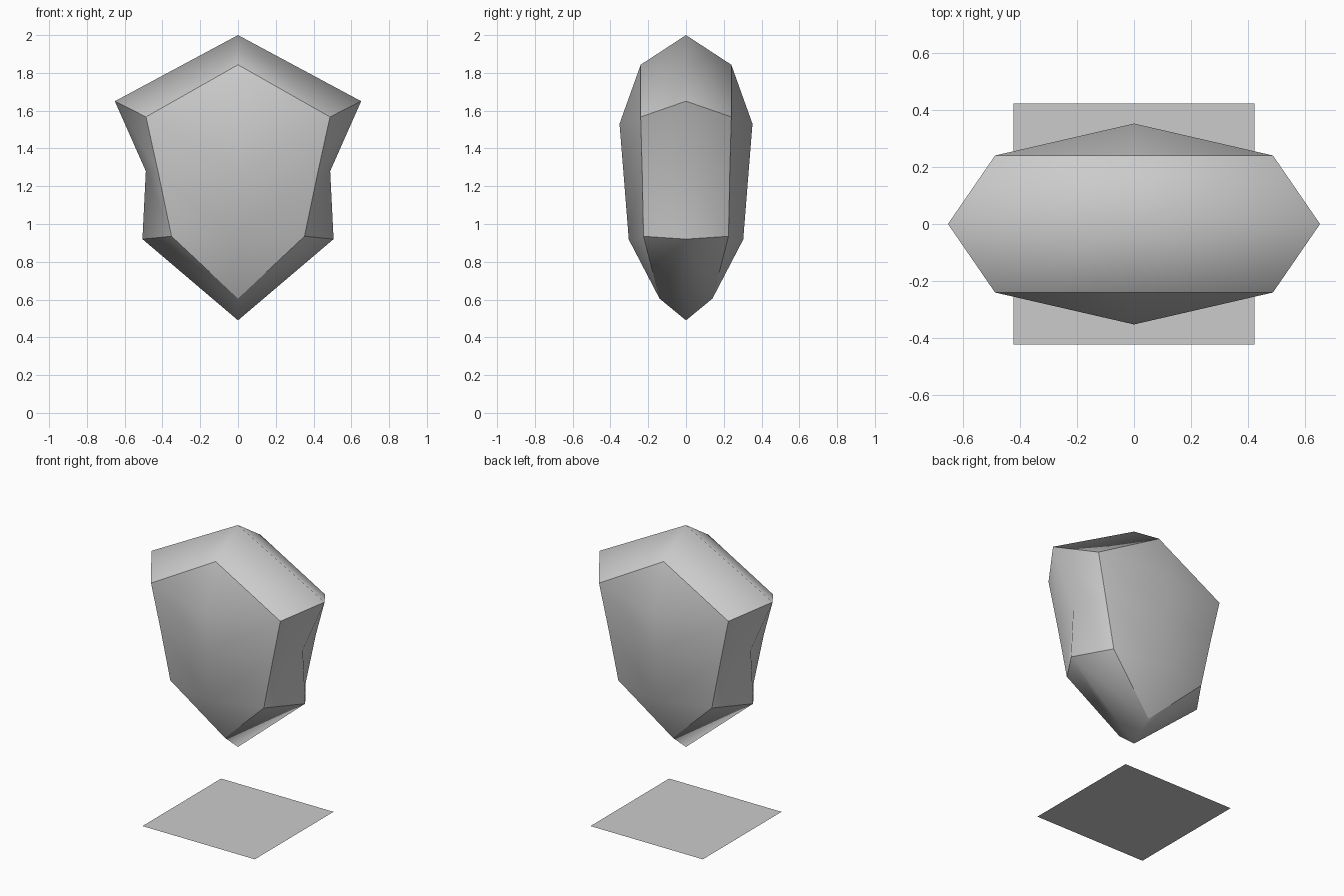
import bpy
import bmesh

cube = bpy.data.objects.get("Cube")
if cube:
    bpy.data.objects.remove(cube, do_unlink=True)

# One plain grey for the whole model
grey = bpy.data.materials.new("stone grey")
grey.use_nodes = True
colour = (0.6, 0.6, 0.6, 1)
grey.diffuse_color = colour
grey.node_tree.nodes["Principled BSDF"].inputs["Base Color"].default_value = colour


def make_object(name, bm):
    mesh = bpy.data.meshes.new(name)
    bm.to_mesh(mesh)
    bm.free()
    mesh.materials.append(grey)
    obj = bpy.data.objects.new(name, mesh)
    bpy.context.collection.objects.link(obj)
    return obj


# Front left quarter of the crystal, in rows from top to bottom:
# ridge (y = 0), rim of the front facet, centre line of the front facet
rows = {
    "top": [(0, 0, 2), (0, -0.24, 1.843)],
    "shoulder": [(0.652, 0, 1.65), (0.487, -0.24, 1.567), (0, -0.352, 1.53)],
    "waist": [(0.488, 0, 1.28), (0.424, -0.232, 1.28), (0, -0.331, 1.27)],
    "hip": [(0.506, 0, 0.92), (0.352, -0.225, 0.935), (0, -0.303, 0.918)],
    "tip": [(0, 0, 0.49), (0, -0.14, 0.605)],
}
bm = bmesh.new()
v = {name: [bm.verts.new(p) for p in pts] for name, pts in rows.items()}
names = list(rows)

for upper, lower in zip(names, names[1:]):
    a, b = v[upper], v[lower]
    # Bevel between ridge and rim
    bm.faces.new((a[0], a[1], b[1], b[0]))
    # Front facet between rim and centre line
    if upper == "top":
        bm.faces.new((a[1], b[2], b[1]))
    elif lower == "tip":
        bm.faces.new((a[1], a[2], b[1]))
    else:
        bm.faces.new((a[1], a[2], b[2], b[1]))
    # Crisp rim around the front facet
    bm.edges.get((a[1], b[1])).smooth = False

# Crisp corners between top, side and bottom bevels
for name in ("shoulder", "hip"):
    bm.edges.get((v[name][0], v[name][1])).smooth = False

for face in bm.faces:
    face.smooth = True

crystal = make_object("crystal", bm)
mirror = crystal.modifiers.new("four_way_symmetry", 'MIRROR')
mirror.use_axis = (True, True, False)
mirror.use_clip = True
mirror.merge_threshold = 0.001

# Flat square plate on the ground below the floating crystal
bm = bmesh.new()
bmesh.ops.create_grid(bm, x_segments=1, y_segments=1, size=0.423)
make_object("ground_plate", bm)
